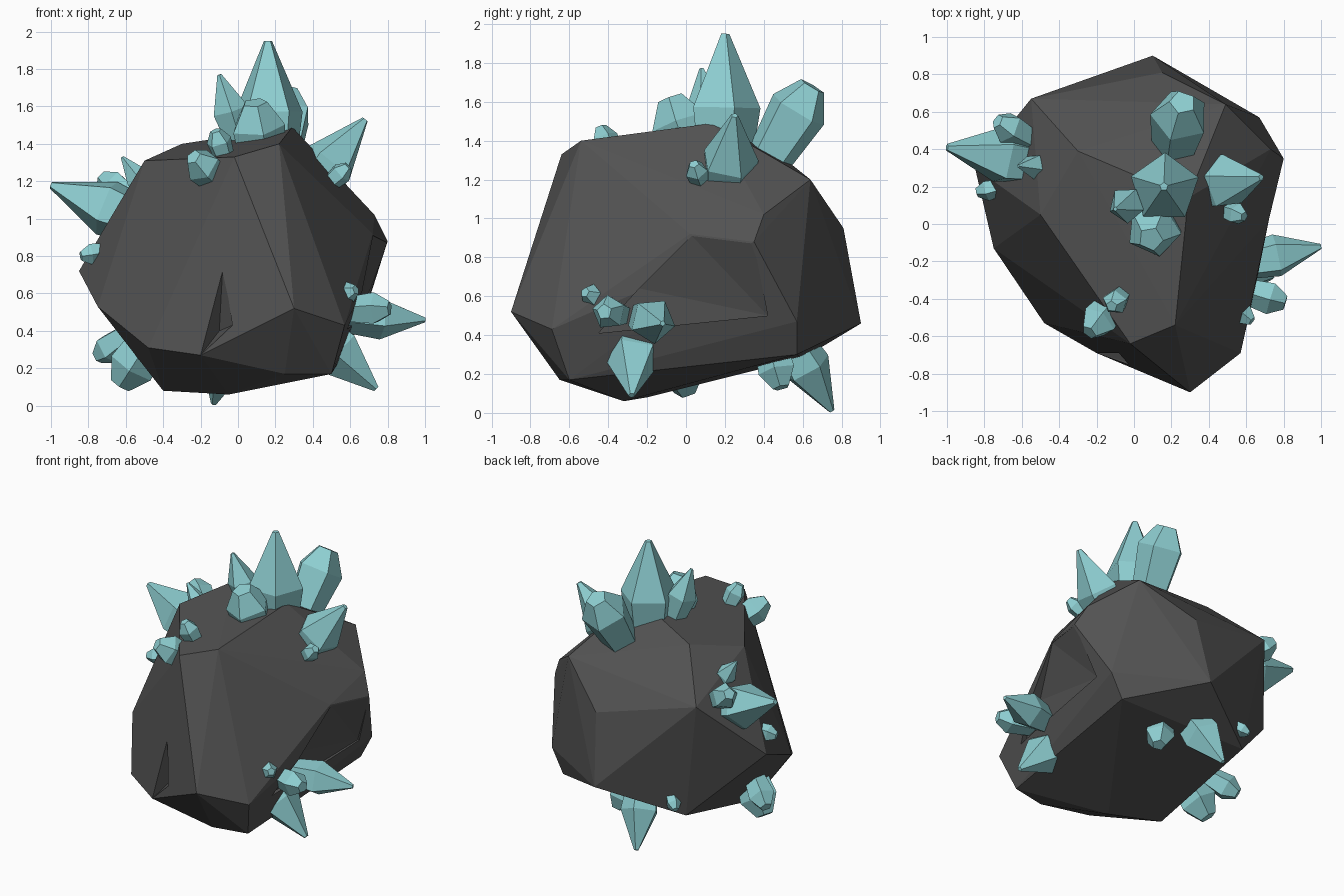
import bpy, bmesh, math
from mathutils import Vector

if "Cube" in bpy.data.objects:
    bpy.data.objects.remove(bpy.data.objects["Cube"])


def material(name, color):
    m = bpy.data.materials.new(name)
    m.diffuse_color = (*color, 1)
    m.use_nodes = True
    m.node_tree.nodes["Principled BSDF"].inputs["Base Color"].default_value = m.diffuse_color
    return m


stone = material("dark_stone", (0.085, 0.085, 0.085))
gem = material("teal_crystal", (0.27, 0.62, 0.64))


def hull(name, points, mat=None):
    """Faceted solid wrapped around a few corner points."""
    bm = bmesh.new()
    for p in points:
        bm.verts.new(p)
    bmesh.ops.convex_hull(bm, input=bm.verts)
    loose = [v for v in bm.verts if not v.link_faces]
    bmesh.ops.delete(bm, geom=loose, context='VERTS')
    bmesh.ops.recalc_face_normals(bm, faces=bm.faces)
    me = bpy.data.meshes.new(name)
    bm.to_mesh(me)
    bm.free()
    if mat:
        me.materials.append(mat)
    ob = bpy.data.objects.new(name, me)
    bpy.context.collection.objects.link(ob)
    return ob


def carve(target, name, points, sweep):
    """Cut away the space swept outward from a few inner points."""
    pts = [Vector(p) for p in points]
    cutter = hull(name, pts + [p + Vector(sweep) for p in pts])
    cutter.hide_render = cutter.hide_viewport = True
    mod = target.modifiers.new(name, 'BOOLEAN')
    mod.operation = 'DIFFERENCE'
    mod.solver = 'EXACT'
    mod.object = cutter


def crystal(name, origin, tip, r, blunt, turn, sides=5):
    """Gem growing away from origin; every proportion follows its radius."""
    tip = Vector(tip)
    out = (tip - Vector(origin)).normalized()
    rot = Vector((0, 0, 1)).rotation_difference(out)
    # depth below the tip and scale of the root, shoulder and tip rings
    rings = ((3.3, 0.7), (0.9, 1), (0, 0.45)) if blunt else ((4.2, 0.7), (2, 1), (0, 0.12))
    pts = []
    for depth, s in rings:
        for i in range(sides):
            a = turn + 2 * math.pi * i / sides
            pts.append(tip + rot @ (r * Vector((s * math.cos(a), s * math.sin(a), -depth))))
    ob = hull(name, pts, gem)
    # merge the hull's triangles back into flat panels
    bm = bmesh.new()
    bm.from_mesh(ob.data)
    bmesh.ops.dissolve_limit(bm, angle_limit=0.02, verts=bm.verts, edges=bm.edges)
    bm.to_mesh(ob.data)
    bm.free()


def cluster(name, origin, pointed=(), blunt=()):
    """Crystals given as (tip x, y, z, radius), fanning out of one origin."""
    for i, (*tip, r) in enumerate((*pointed, *blunt)):
        crystal(f"{name}_crystal_{i + 1}", origin, tip, r, i >= len(pointed), 0.3 + 0.7 * i)


# Rock body: crown, girth and foot corners
crown = [(-0.5, 0.05, 1.31), (-0.3, 0.39, 1.4), (-0.02, -0.64, 1.33),
         (0.22, -0.54, 1.4), (0.29, 0.14, 1.49), (0.49, 0.64, 1.2)]
girth = [(0.3, -0.9, 0.52), (0.57, -0.69, 0.43), (-0.75, -0.13, 0.53),
         (-0.85, 0.3, 0.72), (-0.55, 0.67, 1.12), (0.15, 0.81, 0.95),
         (0.1, 0.9, 0.46), (0.67, 0.57, 0.47), (0.73, 0.4, 1.02),
         (0.8, 0.35, 0.88), (0.72, 0.02, 0.92)]
foot = [(-0.48, -0.53, 0.31), (-0.2, -0.69, 0.27), (0.25, -0.65, 0.17),
        (0.5, -0.6, 0.17), (-0.05, -0.32, 0.06), (-0.4, -0.2, 0.08),
        (-0.42, 0.6, 0.28), (0.58, 0.57, 0.3)]
rock = hull("rock", crown + girth + foot, stone)

# Dent under the right ledge and slit in the front
carve(rock, "dent_cutter", [(0.72, 0.03, 0.91), (0.8, 0.35, 0.87), (0.6, -0.24, 0.64),
                            (0.66, 0.42, 0.5), (0.56, -0.45, 0.41)], (0.4, 0, 0))
carve(rock, "slit_cutter", [(-0.08, -0.7, 0.77), (-0.2, -0.69, 0.27),
                            (-0.03, -0.74, 0.43), (-0.1, -0.62, 0.4)], (0, -0.3, 0))

# Crystal clusters
cluster("top", (0.17, 0.18, 0.9),
        pointed=[(0.16, 0.2, 1.95, 0.19), (-0.1, 0.08, 1.77, 0.1), (0.68, 0.25, 1.53, 0.15)],
        blunt=[(0.09, -0.08, 1.62, 0.15), (0.26, 0.65, 1.68, 0.16), (0.59, 0.04, 1.28, 0.06)])
cluster("front_edge", (0, -0.3, 1.1),
        blunt=[(-0.12, -0.44, 1.47, 0.07), (-0.24, -0.58, 1.33, 0.1)])
cluster("left", (-0.3, 0.3, 0.9),
        pointed=[(-1, 0.41, 1.18, 0.16), (-0.62, 0.31, 1.33, 0.07)],
        blunt=[(-0.73, 0.55, 1.22, 0.09), (-0.84, 0.17, 0.8, 0.06)])
cluster("right", (0.3, -0.27, 0.5),
        pointed=[(1, -0.12, 0.46, 0.12), (0.74, -0.28, 0.09, 0.14)],
        blunt=[(0.81, -0.42, 0.52, 0.09), (0.63, -0.52, 0.62, 0.06)])
cluster("under_back", (0.05, 0.35, 0.7),
        pointed=[(-0.13, 0.75, 0.01, 0.13)],
        blunt=[(0.2, 0.49, 0.13, 0.1), (-0.4, 0.69, 0.35, 0.05)])
cluster("under_left", (-0.35, -0.1, 0.55),
        blunt=[(-0.63, 0, 0.11, 0.13), (-0.75, 0.16, 0.26, 0.09)])
